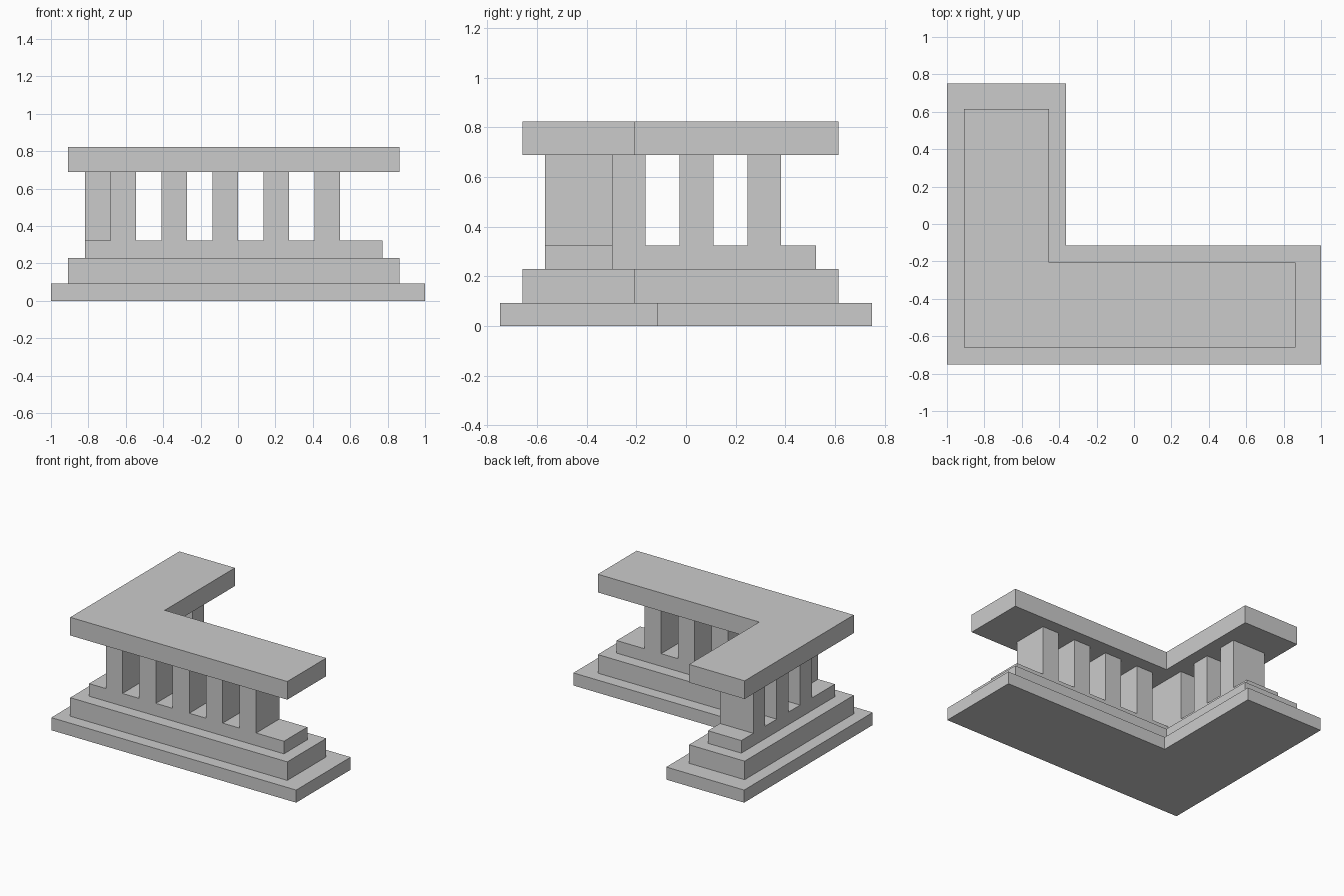
import bpy, bmesh

if "Cube" in bpy.data.objects:
    bpy.data.objects.remove(bpy.data.objects["Cube"])


def l_slab(name, inset, end_inset, z0, z1):
    """L-shaped slab: inset on the long sides, end_inset on the two wing ends."""
    x0, y0 = -1 + inset, -0.75 + inset
    x1, y1 = 1 - end_inset, 0.75 - end_inset
    cx, cy = -0.364 - inset, -0.114 - inset
    outline = [(x0, y0), (x1, y0), (x1, cy), (cx, cy), (cx, y1), (x0, y1)]
    bm = bmesh.new()
    face = bm.faces.new([bm.verts.new((x, y, z0)) for x, y in outline])
    ext = bmesh.ops.extrude_face_region(bm, geom=[face])
    top = [v for v in ext["geom"] if isinstance(v, bmesh.types.BMVert)]
    bmesh.ops.translate(bm, verts=top, vec=(0, 0, z1 - z0))
    bmesh.ops.recalc_face_normals(bm, faces=bm.faces[:])
    finish(name, bm)


def box(name, x0, x1, y0, y1, z0, z1):
    bm = bmesh.new()
    bmesh.ops.create_cube(bm, size=1)
    bmesh.ops.scale(bm, verts=bm.verts, vec=(x1 - x0, y1 - y0, z1 - z0))
    bmesh.ops.translate(bm, verts=bm.verts,
                        vec=((x0 + x1) / 2, (y0 + y1) / 2, (z0 + z1) / 2))
    finish(name, bm)


def finish(name, bm):
    mesh = bpy.data.meshes.new(name)
    bm.to_mesh(mesh)
    bm.free()
    bpy.context.collection.objects.link(bpy.data.objects.new(name, mesh))


# Stepped base
l_slab("base_step", 0, 0, 0, 0.093)
l_slab("middle_step", 0.091, 0.136, 0.093, 0.23)
l_slab("plinth", 0.182, 0.227, 0.23, 0.323)

# Top slab with the middle step's outline
l_slab("top_slab", 0.091, 0.136, 0.689, 0.823)

# Pillars along the two wings
STEP, WIDTH = 0.273, 0.136
for i in range(5):
    x = -0.682 + i * STEP
    box(f"front_pillar_{i + 1}", x, x + WIDTH, -0.568, -0.296, 0.323, 0.689)
for i in range(3):
    y = -0.299 + i * STEP
    box(f"side_pillar_{i + 1}", -0.818, -0.546, y, y + WIDTH, 0.323, 0.689)
